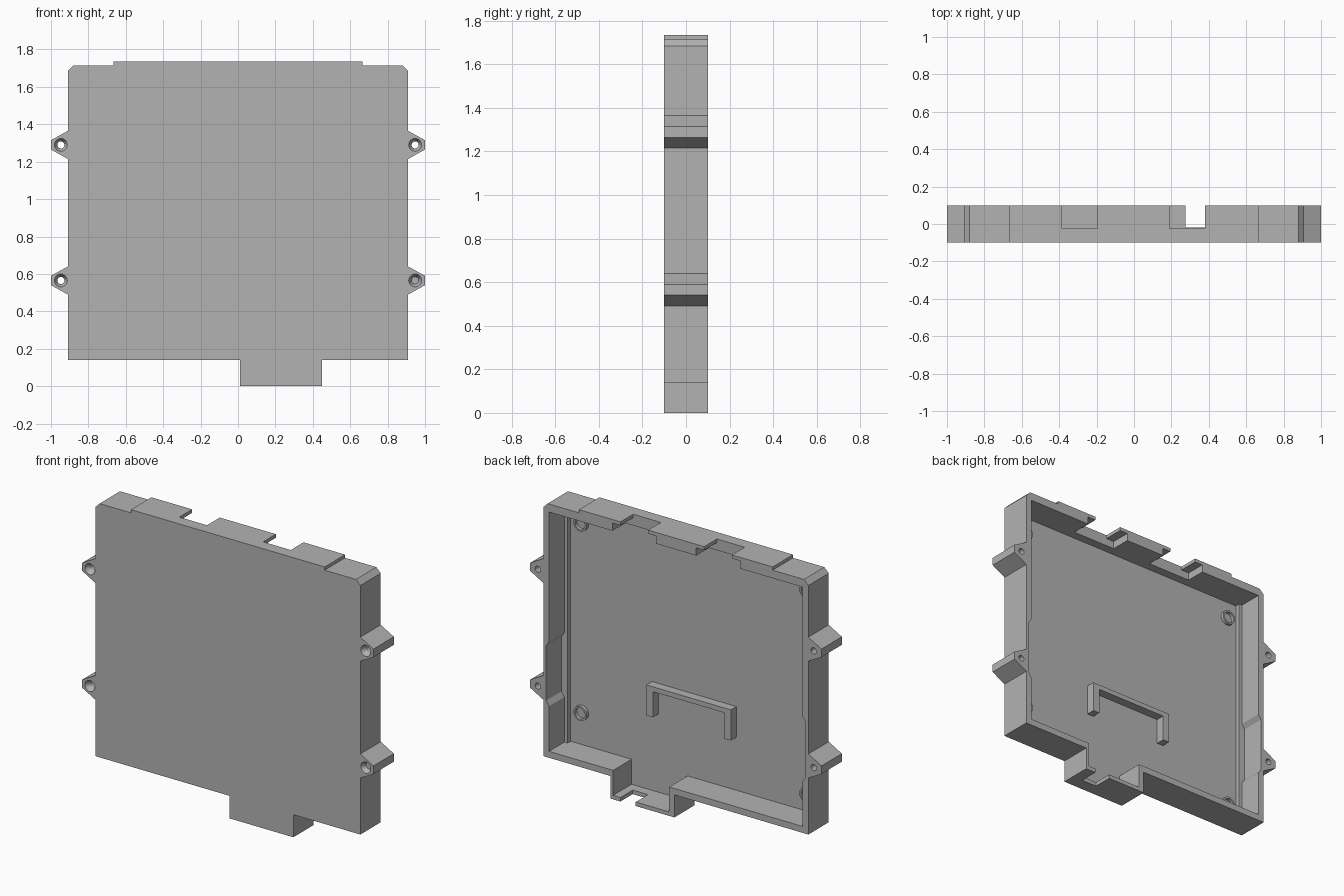
import bpy, bmesh, math
from mathutils import Matrix

if "Cube" in bpy.data.objects:
    bpy.data.objects.remove(bpy.data.objects["Cube"], do_unlink=True)

grey = bpy.data.materials.new("plain grey")
grey.use_nodes = True
grey.diffuse_color = (0.45, 0.45, 0.45, 1)
grey.node_tree.nodes["Principled BSDF"].inputs["Base Color"].default_value = (0.45, 0.45, 0.45, 1)

FRONT, BACK, FLOOR = -0.1, 0.1, -0.08
BEYOND = 0.3


def finish(name, bm):
    bmesh.ops.recalc_face_normals(bm, faces=bm.faces)
    mesh = bpy.data.meshes.new(name)
    bm.to_mesh(mesh)
    bm.free()
    mesh.materials.append(grey)
    obj = bpy.data.objects.new(name, mesh)
    bpy.context.collection.objects.link(obj)
    return obj


def prism(name, points, y0, y1):
    """Extrude an (x, z) outline from y0 to y1."""
    bm = bmesh.new()
    face = bm.faces.new([bm.verts.new((x, y0, z)) for x, z in points])
    new = bmesh.ops.extrude_face_region(bm, geom=[face])["geom"]
    bmesh.ops.translate(bm, vec=(0, y1 - y0, 0),
                        verts=[v for v in new if isinstance(v, bmesh.types.BMVert)])
    return finish(name, bm)


def box(name, x0, x1, y0, y1, z0, z1):
    return prism(name, [(x0, z0), (x1, z0), (x1, z1), (x0, z1)], y0, y1)


def rod(name, x, z, r0, r1, y0, y1, sides=24):
    """Cone or cylinder along y, radius r0 at y0 and r1 at y1."""
    bm = bmesh.new()
    bmesh.ops.create_cone(bm, cap_ends=True, segments=sides, radius1=r1, radius2=r0, depth=y1 - y0,
                          matrix=Matrix.Translation((x, (y0 + y1) / 2, z)) @ Matrix.Rotation(math.pi / 2, 4, "X"))
    return finish(name, bm)


def cut(target, cutter):
    cutter.hide_render = True
    mod = target.modifiers.new("cut", "BOOLEAN")
    mod.operation, mod.solver, mod.object = "DIFFERENCE", "EXACT", cutter
    bpy.context.view_layer.objects.active = target
    bpy.ops.object.modifier_apply(modifier=mod.name)
    bpy.data.objects.remove(cutter, do_unlink=True)


# Outer outline: body, bottom connector box, side lugs and raised top strip
LUGS = (0.565, 1.29)
side = [(0.91, 0.14)]
for z in LUGS:
    side += [(0.91, z - 0.075), (1, z - 0.025), (1, z + 0.025), (0.91, z + 0.075)]
side += [(0.91, 1.685), (0.88, 1.715), (0.665, 1.715), (0.665, 1.735)]
outline = [(0.01, 0.14), (0.01, 0), (0.45, 0), (0.45, 0.14)] + side
outline += [(-x, z) for x, z in reversed(side)]
tray = prism("tray", outline, FRONT, BACK)

# Cavity, with shallow reliefs in both side walls
wall = [(0.87, 0.18), (0.87, 0.46), (0.89, 0.49), (0.89, 0.83), (0.87, 0.86), (0.87, 1.665)]
cavity = [(0.045, 0.18), (0.045, 0.025), (0.43, 0.025), (0.43, 0.18)] + wall
cavity += [(-x, z) for x, z in reversed(wall)]
cut(tray, prism("cavity", cavity, FLOOR, BEYOND))

# Top slots, wider underneath so that thin flaps overhang
for x0, x1 in ((-0.385, -0.195), (0.19, 0.38)):
    cut(tray, box("slot", x0, x1, -0.025, BEYOND, 1.6, 1.8))
    cut(tray, box("slot_relief", x0 - 0.055, x1 + 0.055, -0.025, BEYOND, 1.6, 1.713))

# Cable slot in the bottom box
cut(tray, box("cable_slot", 0.275, 0.38, -0.02, BEYOND, -0.1, 0.1))

# Countersunk screw holes in the lugs
for s in (-1, 1):
    for z in LUGS:
        cut(tray, rod("screw_hole", s * 0.947, z, 0.019, 0.019, -0.2, 0.2))
        cut(tray, rod("countersink", s * 0.947, z, 0.035, 0.019, FRONT - 0.001, FRONT + 0.03))

# Ledges along the floor beside each side wall
for s, word in ((1, "left"), (-1, "right")):
    box(word + "_ledge", min(s * 0.848, s * 0.895), max(s * 0.848, s * 0.895), FLOOR - 0.01, -0.05, 0.16, 1.68)

# Ring-shaped bosses in the floor corners
for x, z in ((0.77, 0.38), (-0.78, 0.29), (0.77, 1.555), (-0.78, 1.555)):
    boss = rod("corner_boss", x, z, 0.045, 0.045, FLOOR - 0.01, FLOOR + 0.02)
    cut(boss, rod("boss_hole", x, z, 0.034, 0.034, FLOOR, FLOOR + 0.1))

# Retaining bracket standing on the floor
prism("bracket", [(-0.29, 0.51), (-0.245, 0.51), (-0.245, 0.67), (0.245, 0.67),
                  (0.245, 0.51), (0.29, 0.51), (0.29, 0.7), (-0.29, 0.7)], FLOOR - 0.01, -0.025)
